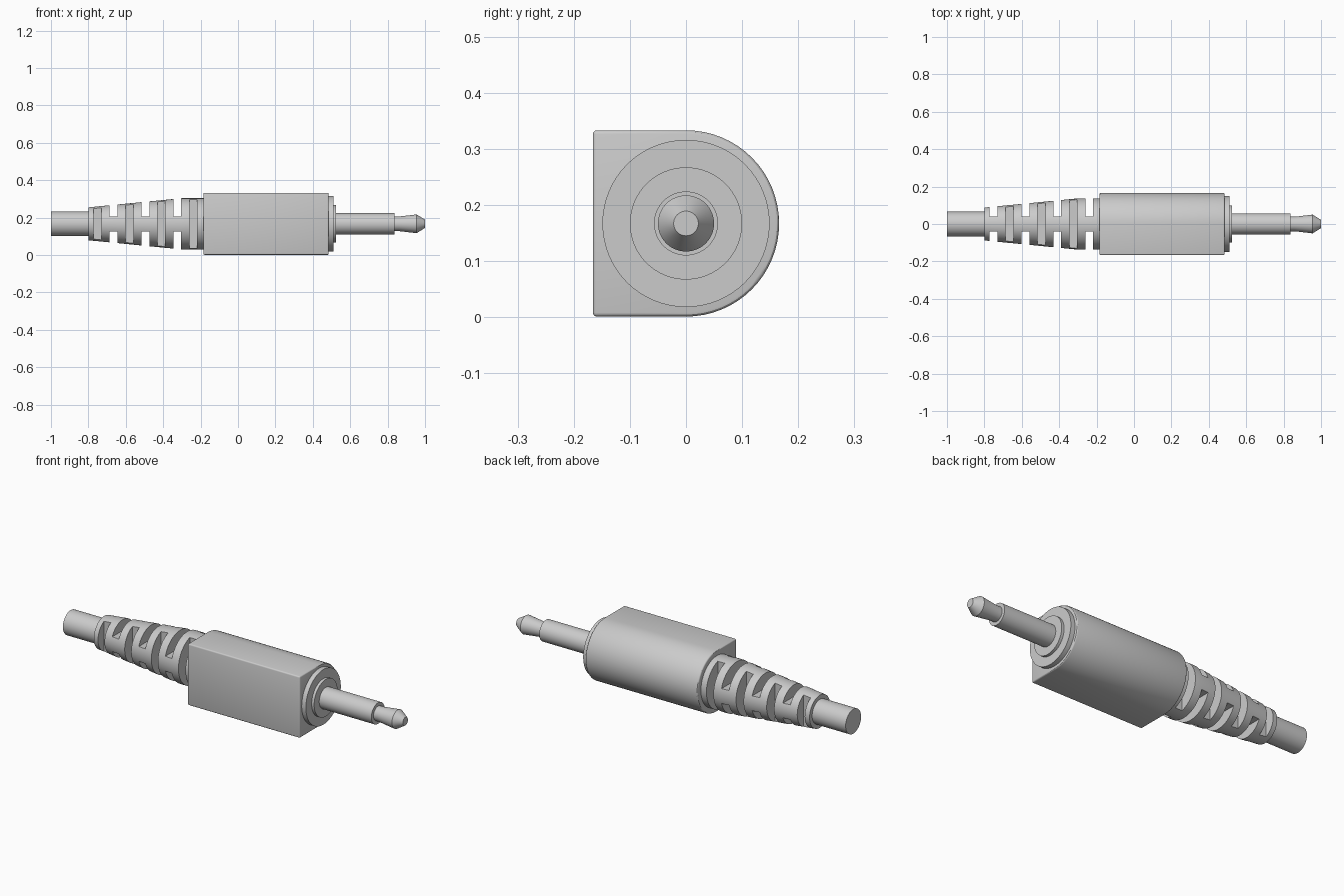
import bpy, bmesh, math
from mathutils import Matrix, Vector

if "Cube" in bpy.data.objects:
    bpy.data.objects.remove(bpy.data.objects["Cube"])

AXIS_Z = 0.167
SIDES = 64

grey = bpy.data.materials.new("light_grey")
grey.use_nodes = True
grey.diffuse_color = (0.6, 0.6, 0.6, 1)
grey.node_tree.nodes["Principled BSDF"].inputs["Base Color"].default_value = (0.6, 0.6, 0.6, 1)


def add_object(name, bm):
    bmesh.ops.recalc_face_normals(bm, faces=bm.faces)
    mesh = bpy.data.meshes.new(name)
    bm.to_mesh(mesh)
    bm.free()
    mesh.materials.append(grey)
    obj = bpy.data.objects.new(name, mesh)
    bpy.context.collection.objects.link(obj)
    return obj


def bake(obj):
    """Replace the mesh by its modified version."""
    graph = bpy.context.evaluated_depsgraph_get()
    mesh = bpy.data.meshes.new_from_object(obj.evaluated_get(graph))
    obj.modifiers.clear()
    obj.data = mesh


def smooth(obj):
    bpy.ops.object.select_all(action="DESELECT")
    obj.select_set(True)
    bpy.context.view_layer.objects.active = obj
    bpy.ops.object.shade_smooth_by_angle(angle=math.radians(30))


def lathe(name, profile):
    """Closed solid turned about the plug axis from (x, radius) points."""
    bm = bmesh.new()
    rings = []
    for x, r in profile:
        angles = [2 * math.pi * i / SIDES for i in range(SIDES)]
        rings.append([bm.verts.new((x, r * math.cos(a), AXIS_Z + r * math.sin(a))) for a in angles])
    for a, b in zip(rings, rings[1:]):
        for i in range(SIDES):
            j = (i + 1) % SIDES
            bm.faces.new((a[i], a[j], b[j], b[i]))
    bm.faces.new(rings[0])
    bm.faces.new(rings[-1])
    return add_object(name, bm)


# Housing: flat front, half-round back, softened edges
bm = bmesh.new()
R = 0.166
outline = [(-R, -R)]
for i in range(33):
    a = -math.pi / 2 + math.pi * i / 32
    outline.append((R * math.cos(a), R * math.sin(a)))
outline.append((-R, R))
face = bm.faces.new([bm.verts.new((-0.185, y, AXIS_Z + z)) for y, z in outline])
side = bmesh.ops.extrude_face_region(bm, geom=[face])["geom"]
bmesh.ops.translate(bm, vec=(0.67, 0, 0), verts=[v for v in side if isinstance(v, bmesh.types.BMVert)])
housing = add_object("housing", bm)
bevel = housing.modifiers.new("soft_edges", "BEVEL")
bevel.width = 0.007
bevel.segments = 3
bevel.limit_method = "ANGLE"
bake(housing)
smooth(housing)

# Cable, collars and contact pin
smooth(lathe("cable", [(-1, 0.066), (-0.79, 0.066)]))
smooth(lathe("outer_collar", [(0.47, 0.149), (0.51, 0.149)]))
smooth(lathe("inner_collar", [(0.5, 0.1), (0.525, 0.1)]))
smooth(lathe("pin_sleeve", [(0.51, 0.057), (0.837, 0.057)]))
smooth(lathe("pin_tip", [(0.82, 0.039), (0.86, 0.039), (0.955, 0.05), (1, 0.022)]))

# Strain relief: tapered sleeve with slots alternating sideways and vertical
relief = lathe("strain_relief", [(-0.8, 0.088), (-0.3, 0.137), (-0.18, 0.137)])
bm = bmesh.new()
for k in range(7):
    x = -0.752 + 0.0855 * k
    for sign in (-1, 1):
        offset = Vector((0, sign * 0.14, 0)) if k % 2 == 0 else Vector((0, 0, sign * 0.14))
        size = (0.042, 0.2, 0.5) if k % 2 == 0 else (0.042, 0.5, 0.2)
        place = Matrix.Translation(Vector((x, 0, AXIS_Z)) + offset)
        bmesh.ops.create_cube(bm, size=1, matrix=place @ Matrix.Diagonal((*size, 1)))
cutter = add_object("slot_cutter", bm)
cutter.hide_render = True
cut = relief.modifiers.new("slots", "BOOLEAN")
cut.operation = "DIFFERENCE"
cut.solver = "EXACT"
cut.object = cutter
bake(relief)
bpy.data.objects.remove(cutter)
smooth(relief)
